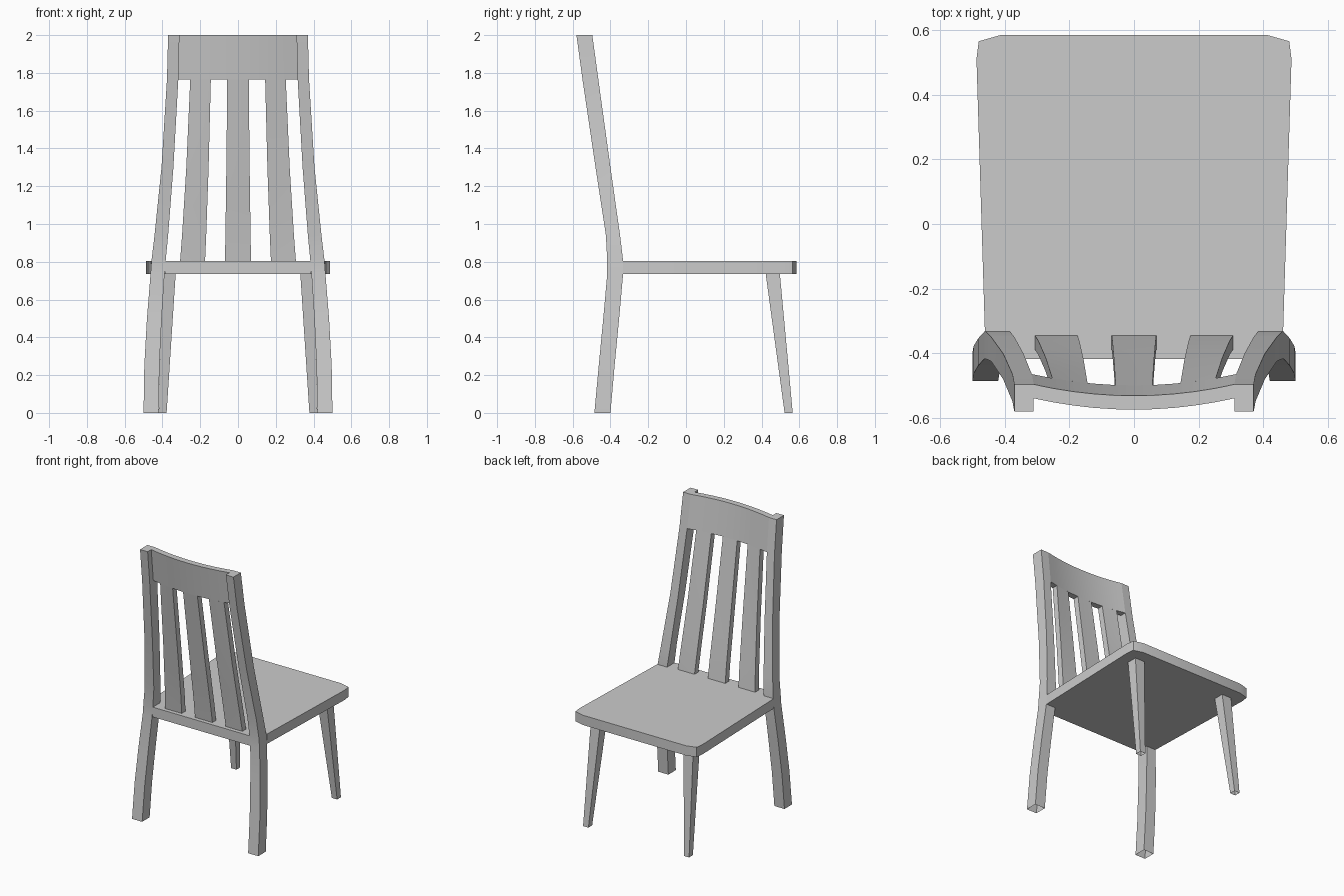
import bpy
from math import radians

if "Cube" in bpy.data.objects:
    bpy.data.objects.remove(bpy.data.objects["Cube"])

# Rear post stations: z, outer x, inner x, back y, front y
POST = [(0, .50, .42, -.485, -.40), (.25, .496, .416, -.462, -.378),
        (.5, .482, .404, -.438, -.354), (.735, .463, .389, -.417, -.333),
        (.805, .458, .383, -.417, -.333), (.94, .442, .370, -.424, -.349),
        (1.3, .405, .342, -.479, -.400), (1.765, .376, .316, -.548, -.464),
        (2, .37, .31, -.58, -.496)]
SEAT_TOP, RAIL_BOTTOM = .805, 1.765


def make(name, verts, faces, mirror=False):
    me = bpy.data.meshes.new(name)
    me.from_pydata(verts, [], faces)
    ob = bpy.data.objects.new(name, me)
    bpy.context.collection.objects.link(ob)
    if mirror:
        ob.modifiers.new("mirror", 'MIRROR')
    bpy.ops.object.select_all(action='DESELECT')
    bpy.context.view_layer.objects.active = ob
    ob.select_set(True)
    bpy.ops.object.shade_smooth_by_angle(angle=radians(30))
    return ob


def loft(name, rings, cap_start=True, cap_end=True, mirror=False):
    n = len(rings[0])
    verts = [v for r in rings for v in r]
    faces = [(i*n + j, i*n + (j+1) % n, (i+1)*n + (j+1) % n, (i+1)*n + j)
             for i in range(len(rings) - 1) for j in range(n)]
    if cap_start:
        faces.append(tuple(reversed(range(n))))
    if cap_end:
        faces.append(tuple(range(len(verts) - n, len(verts))))
    return make(name, verts, faces, mirror)


def station(z):
    for a, b in zip(POST, POST[1:]):
        if z <= b[0]:
            t = (z - a[0]) / (b[0] - a[0])
            return [p + (q - p) * t for p, q in zip(a, b)]


def back_panel(name, u0, u1, zs, cols):
    # Bowed panel between the posts; u is -1..1 from post to post
    rings = []
    us = [u0 + (u1 - u0) * i / cols for i in range(cols + 1)]
    for z in zs:
        _, _, xi, _, yf = station(z)
        t = min(1, (z - SEAT_TOP) / (RAIL_BOTTOM - SEAT_TOP))
        front = [(u * xi, yf - .012 * (1 - t) - .035 * t * (1 - u * u), z) for u in us]
        back = [(x, y - .043, z) for x, y, z in front]
        rings.append(back + front[::-1])
    return loft(name, rings)


# Rear legs continuing up as back posts, open at the floor
loft("back_post", [[(xi, yb, z), (xo, yb, z), (xo, yf, z), (xi, yf, z)]
                   for z, xo, xi, yb, yf in POST], cap_start=False, mirror=True)

# Tapered front legs, open at the floor
loft("front_leg", [[(a, c, z), (b, c, z), (b, d, z), (a, d, z)] for z, a, b, c, d in
                   [(0, .378, .42, .522, .565), (.736, .33, .405, .422, .497)]],
     cap_start=False, cap_end=False, mirror=True)

# Seat with clipped front corners, notched around the posts
half = [(.386, -.417), (.386, -.333), (.461, -.333), (.487, .51), (.48, .565), (.41, .585)]
outline = half + [(-x, y) for x, y in reversed(half)]
loft("seat", [[(x, y, z) for x, y in outline] for z in (.735, SEAT_TOP)])

# Slats and top rail
slat_z = [SEAT_TOP, .94, 1.1, 1.3, 1.53, RAIL_BOTTOM]
for i, (u0, u1) in enumerate([(-.8, -.455), (-.18, .18), (.455, .8)]):
    back_panel(f"slat_{i + 1}", u0, u1, slat_z, 2)
back_panel("top_rail", -1, 1, [RAIL_BOTTOM, 2], 10)
